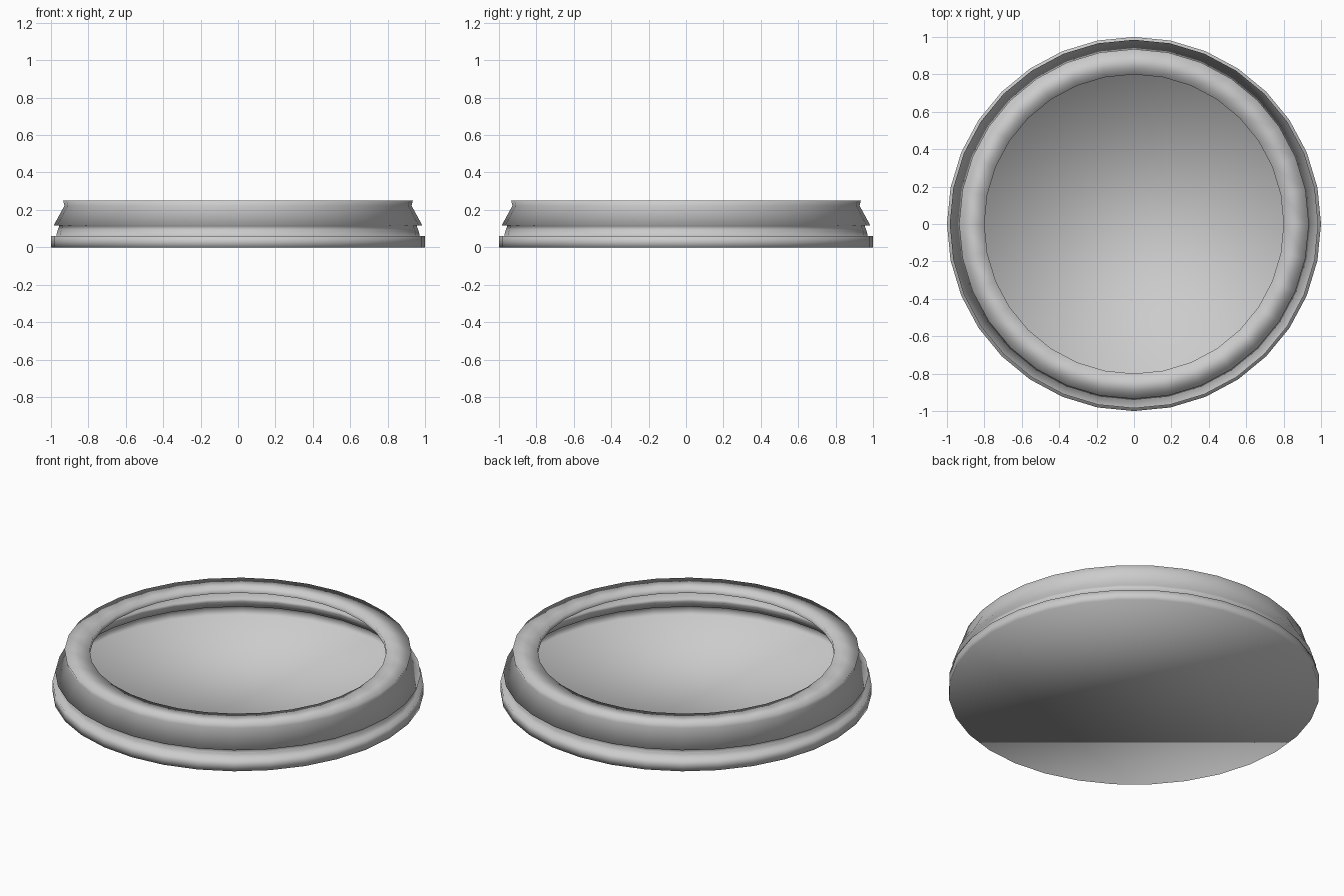
import bpy, bmesh, math

if "Cube" in bpy.data.objects:
    bpy.data.objects.remove(bpy.data.objects["Cube"])

SIDES = 32


def lathe(name, profile):
    """Revolve (radius, height) points about z as a smooth thin shell; radius 0 is a flat cap."""
    bm = bmesh.new()
    rings = []
    for r, z in profile:
        if r:
            rings.append([bm.verts.new((r * math.cos(2 * math.pi * i / SIDES),
                                        r * math.sin(2 * math.pi * i / SIDES), z))
                          for i in range(SIDES)])
    for a, b in zip(rings, rings[1:]):
        for i in range(SIDES):
            j = (i + 1) % SIDES
            bm.faces.new((a[i], a[j], b[j], b[i]))
    if profile[0][0] == 0:
        bm.faces.new(rings[0][::-1])
    for f in bm.faces:
        f.smooth = True
    mesh = bpy.data.meshes.new(name)
    bm.to_mesh(mesh)
    bm.free()
    obj = bpy.data.objects.new(name, mesh)
    bpy.context.collection.objects.link(obj)
    return obj


# Flat base with a short upturned edge
lathe("base_pan", [(0, 0), (1.0, 0), (1.0, 0.03)])

# Step from the base edge in to the neck
lathe("neck", [(1.0, 0.03), (1.0, 0.06), (0.972, 0.06), (0.965, 0.09)])

# Flared skirt, flat top ring and the small lip around the opening
lathe("rim", [(0.965, 0.09), (0.955, 0.115), (0.985, 0.118), (0.928, 0.222),
              (0.935, 0.25), (0.80, 0.25), (0.80, 0.222)])
